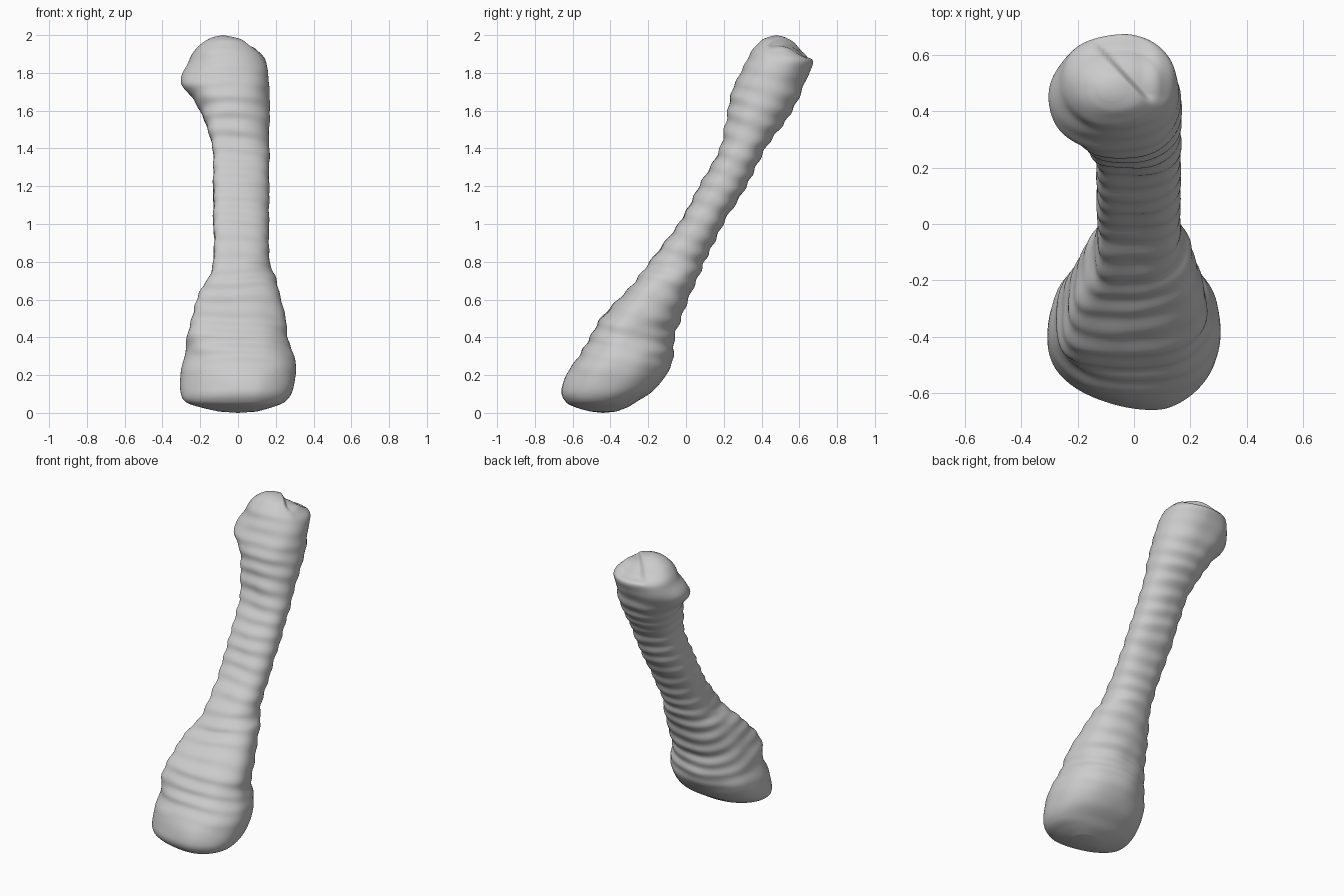
import bpy
import bmesh
import math
from mathutils import noise, Vector

old = bpy.data.objects.get("Cube")
if old:
    bpy.data.objects.remove(old, do_unlink=True)

SEGMENTS = 80
STEPS = 14

# Bone outline by height: z, left-to-right extent, front-to-back extent
OUTLINE = [
    (.007, -.1, .1, -.52, -.37),
    (.03, -.2, .18, -.6, -.31),
    (.06, -.28, .25, -.65, -.26),
    (.12, -.305, .29, -.67, -.17),
    (.22, -.305, .305, -.63, -.095),
    (.3, -.28, .295, -.57, -.07),
    (.4, -.26, .26, -.51, -.06),
    (.5, -.235, .25, -.45, -.025),
    (.65, -.19, .215, -.31, .03),
    (.72, -.15, .2, -.25, .065),
    (.8, -.13, .17, -.19, .1),
    (1, -.13, .165, -.04, .2),
    (1.2, -.13, .165, .07, .32),
    (1.4, -.135, .165, .18, .42),
    (1.55, -.18, .165, .21, .53),
    (1.65, -.23, .165, .23, .59),
    (1.75, -.3, .165, .26, .63),
    (1.86, -.26, .15, .32, .67),
    (1.93, -.22, .1, .36, .61),
    (1.97, -.17, .04, .4, .56),
    (1.99, -.13, -.03, .44, .52),
]


def spline(a, b, c, d, t):
    """Smooth curve from b to c."""
    return b + t * ((c - a) / 2 + t * (a - 2.5 * b + 2 * c - d / 2
                    + t * (1.5 * (b - c) + (d - a) / 2)))


def sections():
    last = len(OUTLINE) - 1
    for i in range(last):
        rows = [OUTLINE[min(max(k, 0), last)] for k in range(i - 1, i + 3)]
        for s in range(STEPS):
            yield [spline(*column, s / STEPS) for column in zip(*rows)]
    yield OUTLINE[-1]


def smooth(low, high, value):
    t = min(max((value - low) / (high - low), 0), 1)
    return t * t * (3 - 2 * t)


def surface_point(section, angle):
    z, left, right, front, back = section
    c, s = math.cos(angle), math.sin(angle)
    # Slightly squared oval section, with one blunt corner along the shaft
    shaft = smooth(.3, .5, z) * (1 - smooth(1.4, 1.65, z))
    power = 2.2 + 7 * shaft * max(-c, 0) * max(-s, 0)
    grow = (abs(c) ** power + abs(s) ** power) ** (-1 / power)
    middle = Vector(((left + right) / 2, (front + back) / 2, z))
    offset = Vector(((right - left) / 2 * c, (back - front) / 2 * s, 0)) * grow
    # The flared foot is broader in front than behind
    flare = smooth(.12, .3, z) * (1 - smooth(.6, .85, z))
    offset.x *= 1 - .1 * s * flare
    # The toe reaches furthest forward on one side
    toe = 1 - smooth(.12, .35, z)
    offset.y += toe * max(-s, 0) * .15 * (.12 - min(offset.x, .12))
    p = middle + offset
    # Shallow ripples, strongest on front and back of the shaft
    fade = smooth(.15, .4, z) * (1 - .6 * smooth(1.5, 1.85, z)) * (.25 + .75 * abs(s))
    wobble = noise.noise(p * 3) * 2.5
    ripple = math.sin((z + .25 * offset.y) * math.tau / .085 + wobble)
    lumps = noise.noise(p * 7) * smooth(.05, .2, z)
    p += offset.normalized() * (.005 * fade * ripple + .007 * lumps)
    # Chipped step on the crown, shallow towards the side
    chip = smooth(-.012, .012, (p.x + .1) * .73 + (p.y - .6) * .68) * smooth(.42, .46, p.y)
    p.z -= .03 * chip * smooth(1.86, 1.93, z) * (1 - .8 * smooth(.02, .1, p.x))
    return p


bone_color = bpy.data.materials.new("bone grey")
bone_color.use_nodes = True
grey = (.6, .6, .6, 1)
bone_color.diffuse_color = grey
bone_color.node_tree.nodes["Principled BSDF"].inputs["Base Color"].default_value = grey

# Loft the outline into one closed skin
bm = bmesh.new()
rings = [[bm.verts.new(surface_point(sec, math.tau * k / SEGMENTS)) for k in range(SEGMENTS)]
         for sec in sections()]
for lower, upper in zip(rings, rings[1:]):
    for k in range(SEGMENTS):
        n = (k + 1) % SEGMENTS
        bm.faces.new((lower[k], lower[n], upper[n], upper[k]))

# Domed caps on both ends
for ring, height in ((rings[0], 0), (rings[-1], 2)):
    center = sum((v.co for v in ring), Vector()) / SEGMENTS
    tip = bm.verts.new((center.x, center.y, height))
    for k in range(SEGMENTS):
        bm.faces.new((ring[k], ring[(k + 1) % SEGMENTS], tip))
bmesh.ops.recalc_face_normals(bm, faces=bm.faces)

mesh = bpy.data.meshes.new("bone")
bm.to_mesh(mesh)
bm.free()
mesh.materials.append(bone_color)
bone = bpy.data.objects.new("bone", mesh)
bpy.context.collection.objects.link(bone)
bpy.context.view_layer.objects.active = bone
bone.select_set(True)
bpy.ops.object.shade_smooth_by_angle(angle=math.radians(50))
